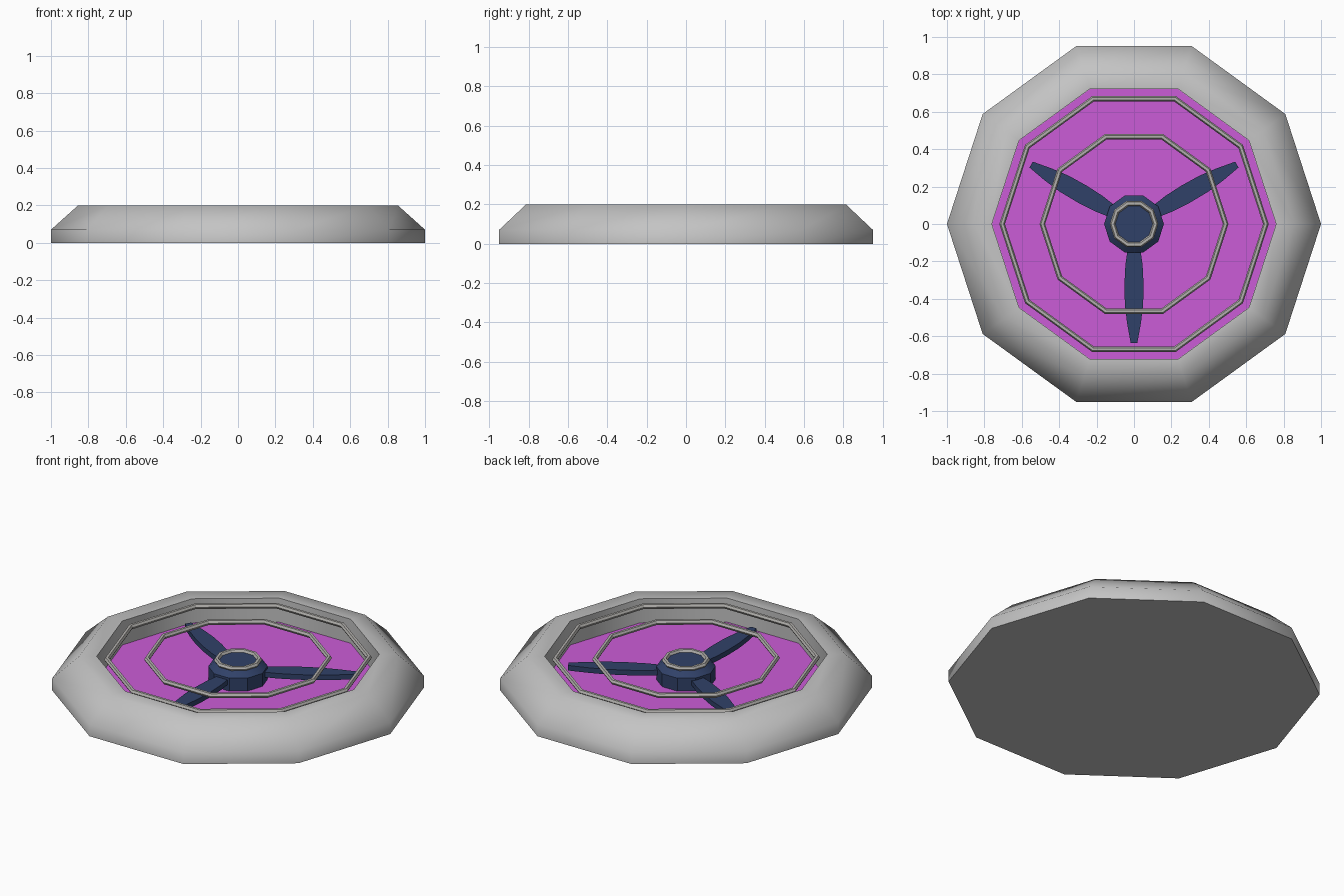
import bpy, bmesh, math
from mathutils import Matrix

SIDES = 10

old = bpy.data.objects.get("Cube")
if old:
    bpy.data.objects.remove(old, do_unlink=True)


def material(name, rgb):
    m = bpy.data.materials.new(name)
    m.use_nodes = True
    m.diffuse_color = (*rgb, 1)
    m.node_tree.nodes["Principled BSDF"].inputs["Base Color"].default_value = (*rgb, 1)
    return m


shell_grey = material("shell grey", (0.55, 0.55, 0.55))
guard_grey = material("guard grey", (0.45, 0.44, 0.42))
floor_pink = material("glowing magenta", (0.6, 0.107, 0.68))
rotor_navy = material("rotor navy", (0.03, 0.053, 0.14))


def finish(name, bm, mat, smooth=None):
    bmesh.ops.recalc_face_normals(bm, faces=bm.faces)
    mesh = bpy.data.meshes.new(name)
    bm.to_mesh(mesh)
    bm.free()
    mesh.materials.append(mat)
    obj = bpy.data.objects.new(name, mesh)
    bpy.context.collection.objects.link(obj)
    if smooth:
        bpy.ops.object.select_all(action="DESELECT")
        obj.select_set(True)
        bpy.context.view_layer.objects.active = obj
        bpy.ops.object.shade_smooth_by_angle(angle=math.radians(smooth))
    return obj


def lathe(name, profile, mat, smooth=None, closed=False):
    """Turn an (r, z) profile into a ten-sided solid, capping open ends."""
    bm = bmesh.new()
    rings = []
    for r, z in profile:
        angles = [math.tau * i / SIDES for i in range(SIDES)]
        rings.append([bm.verts.new((r * math.cos(a), r * math.sin(a), z)) for a in angles])
    pairs = list(zip(rings, rings[1:]))
    if closed:
        pairs.append((rings[-1], rings[0]))
    else:
        bm.faces.new(rings[0])
        bm.faces.new(rings[-1])
    for a, b in pairs:
        for i in range(SIDES):
            j = (i + 1) % SIDES
            bm.faces.new((a[i], a[j], b[j], b[i]))
    return finish(name, bm, mat, smooth)


def guard_ring(name, radius, tube, z):
    section = [(radius + tube * math.cos(k * math.tau / 6),
                z + tube * math.sin(k * math.tau / 6)) for k in range(6)]
    return lathe(name, section, guard_grey, closed=True)


# Outer shell with a sunken well
lathe("shell", [(1, 0), (1, 0.07), (0.855, 0.2), (0.76, 0.2), (0.76, 0.05)],
      shell_grey, smooth=50)
lathe("well_floor", [(0.759, 0.051), (0.759, 0.058)], floor_pink)

# Guard rings
guard_ring("outer_guard_ring", 0.705, 0.015, 0.18)
guard_ring("middle_guard_ring", 0.49, 0.015, 0.18)
guard_ring("hub_ring", 0.115, 0.015, 0.172)

# Rotor hub
lathe("hub", [(0.16, 0.058), (0.16, 0.135), (0.115, 0.172)], rotor_navy, smooth=30)

# Rotor blades, drawn as (distance, half width) along each blade
outline = [(0.1, 0.034), (0.15, 0.036), (0.22, 0.046), (0.32, 0.051),
           (0.43, 0.049), (0.53, 0.037), (0.635, 0.018)]
for n, heading in enumerate((-90, 30, 150)):
    bm = bmesh.new()
    points = [(x, w) for x, w in outline] + [(x, -w) for x, w in reversed(outline)]
    base = bm.faces.new([bm.verts.new((x, w, 0.092)) for x, w in points])
    raised = bmesh.ops.extrude_face_region(bm, geom=[base])["geom"]
    top = [v for v in raised if isinstance(v, bmesh.types.BMVert)]
    bmesh.ops.translate(bm, verts=top, vec=(0, 0, 0.03))
    bm.transform(Matrix.Rotation(math.radians(heading), 4, "Z"))
    finish(f"rotor_blade_{n + 1}", bm, rotor_navy)
